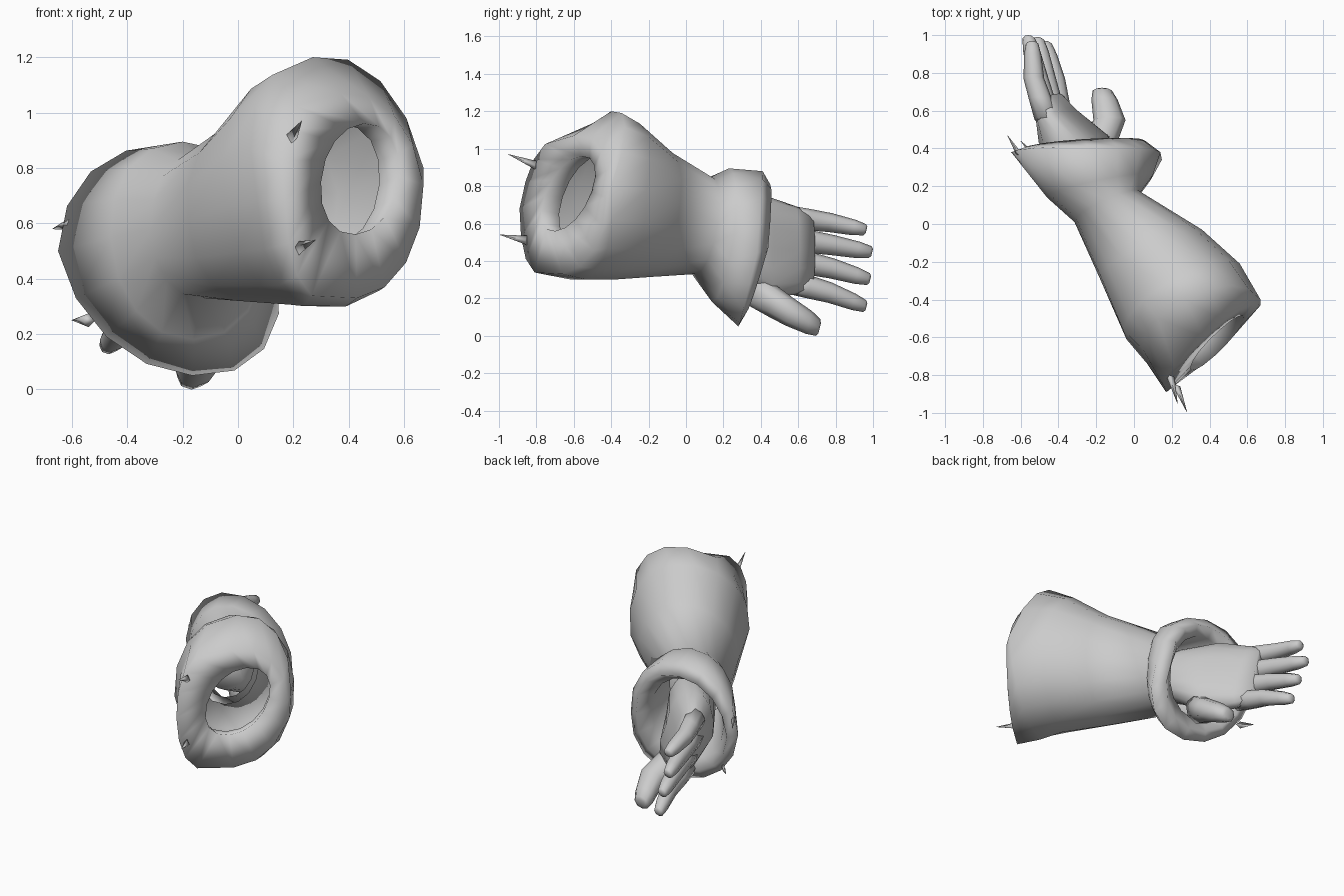
import bpy, bmesh, math
from mathutils import Vector


def section(ring, n):
    """Closed section: centre, half-axis u, half-axis v, optional lower half-axis w, optional
    exponent squaring off the -u side."""
    c, u, v = (Vector(a) for a in ring[:3])
    w = Vector(ring[3]) if len(ring) > 3 else v
    flat = ring[4] if len(ring) > 4 else .95
    pts = []
    for i in range(n):
        a = 2 * math.pi * i / n
        ca, sa = math.cos(a), math.sin(a)
        p = flat if ca < -1e-6 else .95
        x = math.copysign(abs(ca) ** p, ca)
        y = math.copysign(abs(sa) ** .95, sa)
        if abs(ca) < 1e-6:
            x = 0
        pts.append(c + u * x + (v if y > 0 else w) * y)
    return pts


def loft(name, rings, n=16, caps=False):
    """Skin a list of sections into one smooth object."""
    bm = bmesh.new()
    loops = [[bm.verts.new(p) for p in section(r, n)] for r in rings]
    for a, b in zip(loops, loops[1:]):
        for i in range(n):
            j = (i + 1) % n
            bm.faces.new((a[i], a[j], b[j], b[i]))
    if caps:
        bm.faces.new(loops[0])
        bm.faces.new(loops[-1])
    bmesh.ops.recalc_face_normals(bm, faces=bm.faces)
    me = bpy.data.meshes.new(name)
    bm.to_mesh(me)
    bm.free()
    for p in me.polygons:
        p.use_smooth = True
    ob = bpy.data.objects.new(name, me)
    bpy.context.collection.objects.link(ob)
    return ob


def finger(name, base, mid, tip, rx, rz):
    """Tapered digit along base - mid - tip."""
    b, m, t = Vector(base), Vector(mid), Vector(tip)
    path = [(b, 1.2), (b.lerp(m, .5), 1.12), (m, 1.0), (m.lerp(t, .65), .82),
            (m.lerp(t, .95), .6), (t, .35)]
    loft(name, [(p, (rx * s, 0, 0), (0, rz * s * .25, rz * s)) for p, s in path],
         n=8, caps=True)


# Sleeve and cuff as one shell
loft("sleeve_with_cuff", [
    # rolled opening and squared end
    ((.35, -.53, .74), (.16, .13, 0), (.02, .07, .22)),
    ((.44, -.63, .76), (.14, .125, .01), (.015, .07, .20)),
    ((.42, -.66, .71), (.25, .23, .03), (-.05, .06, .36), (-.01, .0, .38), .45),
    ((.37, -.57, .74), (.30, .17, .06), (-.10, .17, .46), (-.02, -.04, .44), .7),
    # taper to the wrist
    ((.26, -.41, .72), (.30, .20, .06), (-.10, .09, .42), (-.05, -.02, .42)),
    ((.09, -.16, .66), (.27, .13, .05), (-.05, .04, .32), (-.02, .02, .345)),
    ((-.14, .09, .59), (.175, .08, .01), (-.01, .04, .26)),
    # cuff flares, folds over the rim and back inside
    ((-.18, .20, .55), (.28, .06, 0), (-.02, .03, .345), (-.02, .06, .37)),
    ((-.255, .38, .47), (.395, 0, -.03), (.01, .03, .41), (-.09, .10, .42)),
    ((-.26, .42, .47), (.32, .02, 0), (.0, .03, .34), (-.08, .10, .35)),
    ((-.25, .34, .49), (.25, .02, 0), (-.03, .04, .28)),
    ((-.14, .10, .57), (.14, .07, 0), (0, .04, .20)),
])

# Palm running from inside the wrist to the knuckles, widening towards the thumb
loft("palm", [
    ((-.12, .04, .56), (.10, .05, 0), (0, 0, .13)),
    ((-.21, .24, .53), (.14, .05, 0), (0, 0, .18), (-.06, 0, .20)),
    ((-.34, .45, .47), (.16, .02, 0), (-.04, 0, .27), (-.13, 0, .27)),
    ((-.42, .58, .455), (.09, .03, 0), (-.04, 0, .24), (-.07, 0, .235)),
    ((-.45, .67, .45), (.05, .02, 0), (-.03, 0, .21), (-.05, 0, .21)),
], caps=True)

# Fingers and thumb
digits = {
    "little_finger": ((-.46, .55, .635), (-.53, .77, .605), (-.54, .965, .565), .055, .05),
    "ring_finger": ((-.45, .55, .52), (-.51, .78, .485), (-.56, .995, .445), .055, .053),
    "middle_finger": ((-.42, .55, .41), (-.47, .78, .36), (-.51, .985, .30), .055, .053),
    "index_finger": ((-.39, .55, .29), (-.42, .77, .23), (-.47, .965, .155), .055, .053),
    "thumb": ((-.22, .36, .25), (-.13, .55, .13), (-.17, .715, .04), .085, .075),
}
for name, d in digits.items():
    finger(name, *d)

# Small pulled points of cloth at the hems
points = [((.19, -.80, .91), (.23, -.95, .97)),
          ((.22, -.85, .51), (.28, -.995, .54)),
          ((-.60, .36, .60), (-.67, .47, .58)),
          ((-.54, .38, .25), (-.60, .44, .25))]
for k, (a, b) in enumerate(points):
    loft("cloth_point_%d" % k, [(a, (.025, -.01, 0), (0, 0, .025)),
                                (b, (.001, 0, 0), (0, 0, .001))], n=4, caps=True)
